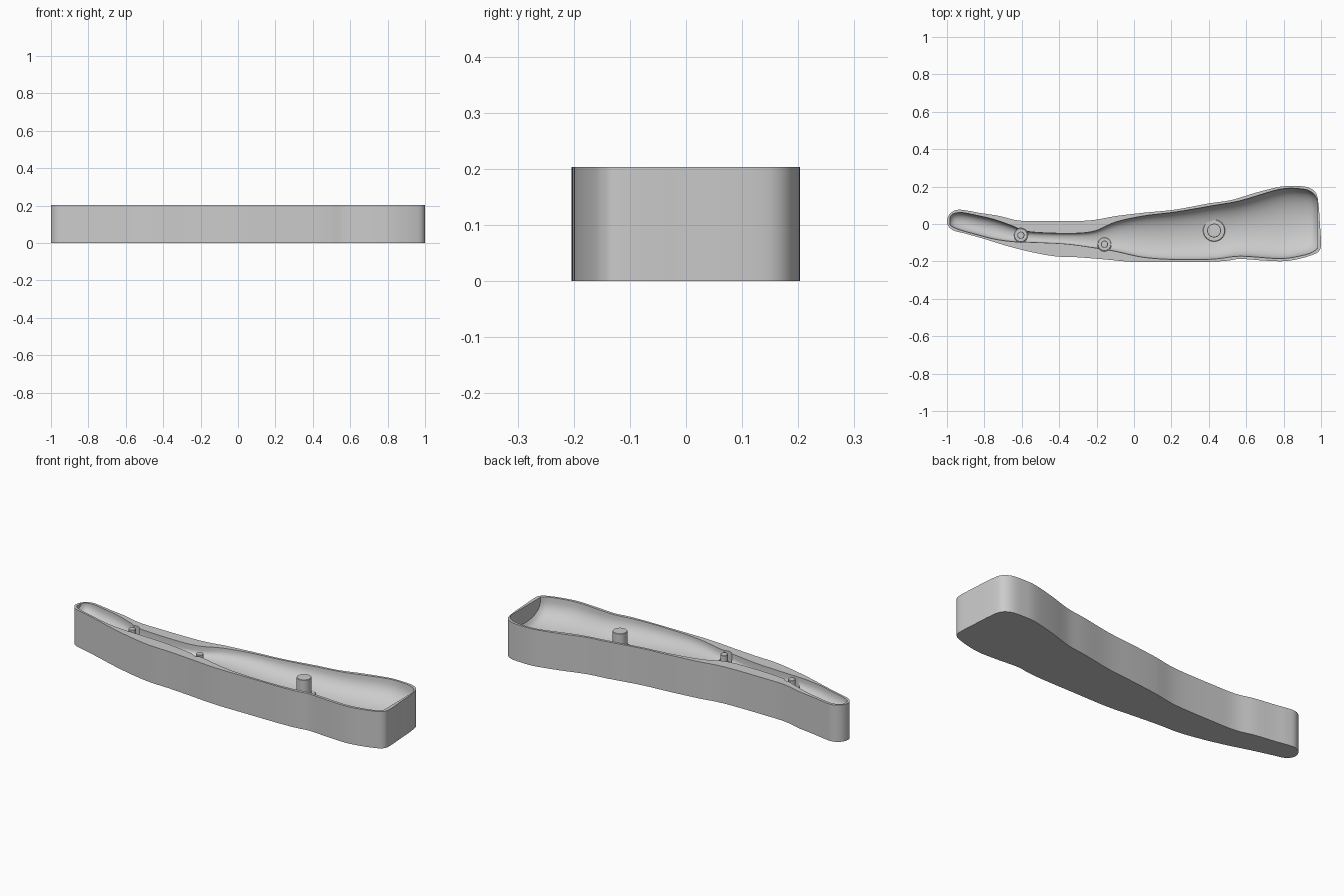
import bpy, bmesh, math

if "Cube" in bpy.data.objects:
    bpy.data.objects.remove(bpy.data.objects["Cube"])

H = 0.203

def spline(pts, steps, closed=False):
    """Catmull-Rom samples through points of any dimension."""
    n, out = len(pts), []
    for i in range(n if closed else n - 1):
        idx = [i - 1, i, i + 1, i + 2]
        q = [pts[k % n] if closed else pts[min(max(k, 0), n - 1)] for k in idx]
        for s in range(steps):
            t = s / steps
            out.append(tuple(
                0.5 * (2 * b + (c - a) * t + (2 * a - 5 * b + 4 * c - d) * t ** 2
                       + (3 * b - a - 3 * c + d) * t ** 3)
                for a, b, c, d in zip(*q)))
    if not closed:
        out.append(pts[-1])
    return out

def loft(name, rings):
    """Closed solid from equal-length rings with capped ends."""
    bm = bmesh.new()
    vs = [[bm.verts.new(p) for p in r] for r in rings]
    n = len(rings[0])
    for a, b in zip(vs, vs[1:]):
        for j in range(n):
            bm.faces.new((a[j], a[(j + 1) % n], b[(j + 1) % n], b[j]))
    bm.faces.new(vs[0])
    bm.faces.new(vs[-1])
    bmesh.ops.recalc_face_normals(bm, faces=bm.faces)
    me = bpy.data.meshes.new(name)
    bm.to_mesh(me)
    bm.free()
    ob = bpy.data.objects.new(name, me)
    bpy.context.collection.objects.link(ob)
    return ob

def turned(name, x, y, profile, n=40):
    """Round part from (radius, z) steps."""
    return loft(name, [[(x + r * math.cos(2 * math.pi * i / n),
                         y + r * math.sin(2 * math.pi * i / n), z)
                        for i in range(n)] for r, z in profile])

def smooth(ob, angle=35):
    bpy.ops.object.select_all(action='DESELECT')
    ob.select_set(True)
    bpy.context.view_layer.objects.active = ob
    bpy.ops.object.shade_smooth_by_angle(angle=math.radians(angle))

def cut(ob, cutter):
    m = ob.modifiers.new("cut", 'BOOLEAN')
    m.operation = 'DIFFERENCE'
    m.solver = 'EXACT'
    m.object = cutter
    bpy.context.view_layer.objects.active = ob
    bpy.ops.object.modifier_apply(modifier=m.name)
    bpy.data.objects.remove(cutter)

# Outer block: plan outline extruded upward
outline = [(-0.988, 0.05), (-0.95, 0.075), (-0.9, 0.073), (-0.83, 0.06), (-0.72, 0.043),
           (-0.62, 0.019), (-0.5, 0.015), (-0.25, 0.018), (-0.1, 0.042), (0.05, 0.06),
           (0.22, 0.077), (0.4, 0.11), (0.52, 0.128), (0.65, 0.167), (0.78, 0.199),
           (0.86, 0.203), (0.93, 0.196), (0.973, 0.165), (0.987, 0.1), (0.994, 0.0),
           (1.0, -0.11), (0.987, -0.147), (0.95, -0.167), (0.88, -0.187), (0.8, -0.199),
           (0.7, -0.196), (0.57, -0.187), (0.5, -0.196), (0.4, -0.202), (0.2, -0.203),
           (0.0, -0.203), (-0.15, -0.19), (-0.3, -0.178), (-0.42, -0.173), (-0.55, -0.15),
           (-0.68, -0.117), (-0.8, -0.08), (-0.9, -0.052), (-0.97, -0.032), (-1.0, 0.005)]
plan = spline(outline, 4, True)
body = loft("mould_block", [[(x, y, z) for x, y in plan] for z in (0, H)])

# Cavity: stations of x, low edge, high edge, depth, roundness of section
stations = [(-0.985, -0.003, 0.035, 0.02, 0.8), (-0.965, -0.018, 0.055, 0.042, 0.8),
            (-0.92, -0.035, 0.061, 0.055, 0.8), (-0.85, -0.054, 0.048, 0.06, 0.75),
            (-0.75, -0.08, 0.025, 0.06, 0.7), (-0.65, -0.094, -0.01, 0.055, 0.6),
            (-0.57, -0.097, -0.04, 0.05, 0.4), (-0.37, -0.106, -0.05, 0.05, 0.3),
            (-0.22, -0.126, -0.04, 0.052, 0.4), (-0.1, -0.146, 0.01, 0.06, 0.7),
            (0.05, -0.178, 0.043, 0.07, 0.85), (0.22, -0.19, 0.064, 0.085, 0.85),
            (0.42, -0.188, 0.098, 0.1, 0.85), (0.57, -0.172, 0.125, 0.11, 0.85),
            (0.78, -0.185, 0.186, 0.125, 0.8), (0.9, -0.168, 0.187, 0.125, 0.75),
            (0.955, -0.15, 0.167, 0.115, 0.7), (0.98, -0.13, 0.13, 0.09, 0.65)]
rings = []
for x, lo, hi, d, e in spline(stations, 5):
    mid, half = (lo + hi) / 2, (hi - lo) / 2
    ring = [(x, lo, H + 0.05)]
    for k in range(25):
        a = math.pi * k / 24
        ring.append((x, mid - half * math.cos(a), H - d * max(math.sin(a), 0) ** e))
    ring.append((x, hi, H + 0.05))
    rings.append(ring)
cut(body, loft("cavity_cutter", rings))

# Locating pegs: x, y, peg radius, collar radius, collar height
pegs = [("large_peg", 0.428, -0.035, 0.037, 0.06, 0.112),
        ("middle_peg", -0.158, -0.108, 0.019, 0.038, 0.148),
        ("small_peg", -0.605, -0.06, 0.019, 0.038, 0.148)]
for name, x, y, r, R, z in pegs:
    if r < 0.03:  # round recess through the narrow channel edge
        cut(body, turned("recess_cutter", x, y, [(R, z - 0.002), (R, H + 0.05)]))
    smooth(turned(name, x, y, [(R - 0.001, 0.06), (R - 0.001, z - 0.003), (R - 0.004, z),
                               (r, z), (r, H - 0.003), (r - 0.002, H - 0.001)]))
smooth(body)
